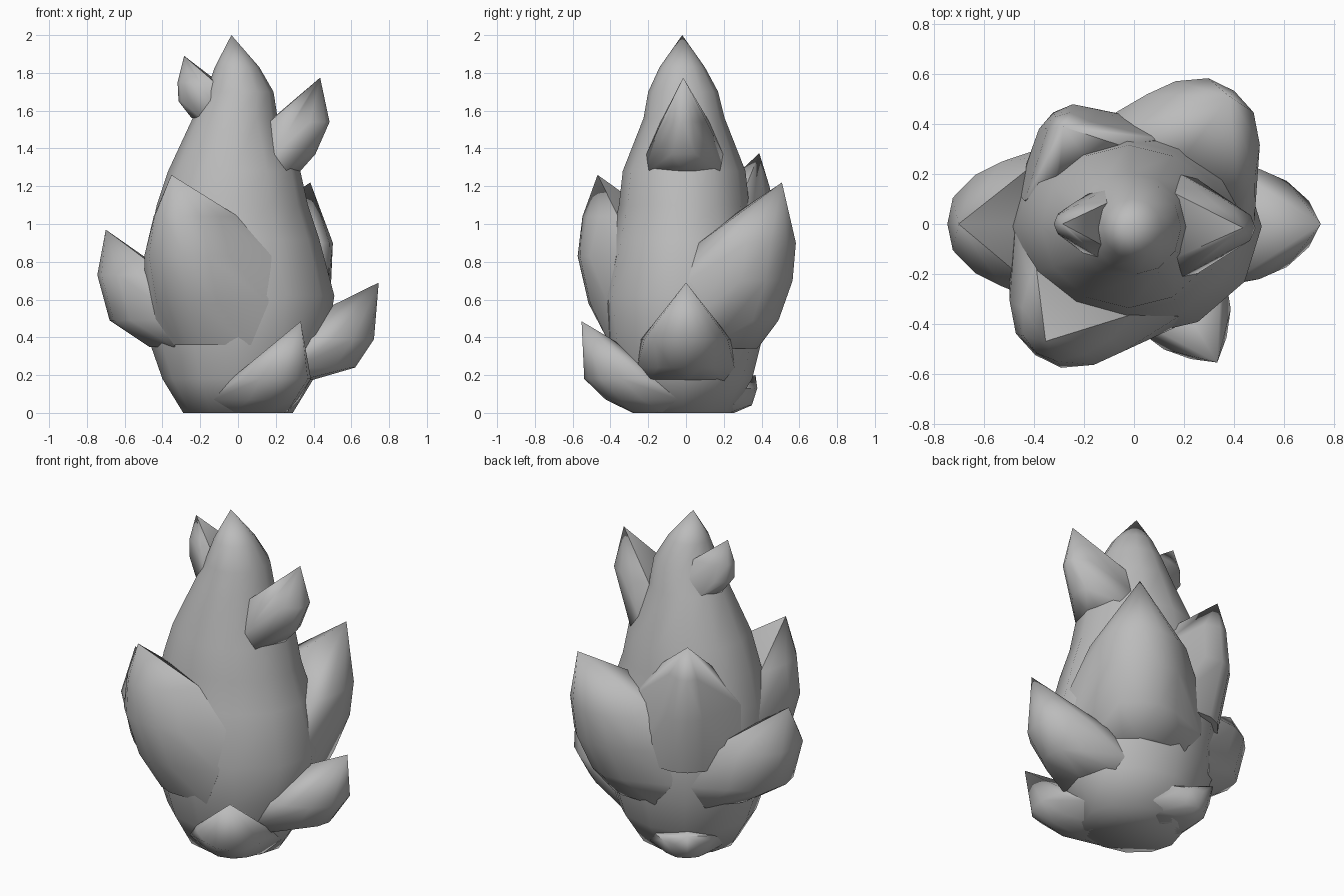
import bpy, bmesh, math

if "Cube" in bpy.data.objects:
    bpy.data.objects.remove(bpy.data.objects["Cube"])

GREY = bpy.data.materials.new("bud grey")
GREY.diffuse_color = (0.5, 0.5, 0.5, 1)
GREY.use_nodes = True
GREY.node_tree.nodes["Principled BSDF"].inputs["Base Color"].default_value = GREY.diffuse_color


def finish(name, bm, angle):
    bmesh.ops.recalc_face_normals(bm, faces=bm.faces)
    mesh = bpy.data.meshes.new(name)
    bm.to_mesh(mesh)
    bm.free()
    mesh.materials.append(GREY)
    ob = bpy.data.objects.new(name, mesh)
    bpy.context.collection.objects.link(ob)
    bpy.ops.object.select_all(action='DESELECT')
    ob.select_set(True)
    bpy.context.view_layer.objects.active = ob
    bpy.ops.object.shade_smooth_by_angle(angle=math.radians(angle))
    return ob


# Central bud: stacked elliptical rings (z, centre x, centre y, rx, ry)
RINGS = [(0, 0, -.02, .29, .26), (.18, 0, -.01, .40, .36), (.38, 0, -.01, .47, .41),
         (.62, 0, -.01, .51, .44), (.92, -.02, -.01, .45, .385), (1.10, -.03, -.01, .40, .345),
         (1.28, -.02, -.01, .35, .325), (1.56, -.015, -.01, .225, .215),
         (1.70, .01, -.015, .178, .185), (1.83, -.005, -.02, .118, .12)]
SIDES = 12
bm = bmesh.new()
rows = []
for z, cx, cy, rx, ry in RINGS:
    rows.append([bm.verts.new((cx + rx * math.cos(2 * math.pi * i / SIDES),
                               cy + ry * math.sin(2 * math.pi * i / SIDES), z)) for i in range(SIDES)])
bm.faces.new(rows[0])
top = bm.verts.new((-.035, -.02, 2))
for i in range(SIDES):
    j = (i + 1) % SIDES
    for a, b in zip(rows, rows[1:]):
        bm.faces.new((a[i], a[j], b[j], b[i]))
    bm.faces.new((rows[-1][i], rows[-1][j], top))
finish("bud_body", bm, 65)


def body_reach(a, s, z):
    """Distance along direction a, at sideways offset s, to the bud surface at height z."""
    for lo, hi in zip(RINGS, RINGS[1:]):
        if z <= hi[0]:
            break
    t = min((z - lo[0]) / (hi[0] - lo[0]), 1)
    _, cx, cy, rx, ry = [p + (q - p) * t for p, q in zip(lo, hi)]
    c, n = math.cos(a), math.sin(a)
    px, py = (-s * n - cx) / rx, (s * c - cy) / ry
    dx, dy = c / rx, n / ry
    A, B, C = dx * dx + dy * dy, px * dx + py * dy, px * px + py * py - 1
    return (-B + math.sqrt(max(B * B - A * C, 0))) / A


def scale_leaf(name, degrees, tip, notch, rows, depth=.22, spread=1.35):
    """Pointed scale: tip and notch are (radius, z), rows are (radius, z, half width)."""
    a = math.radians(degrees)
    bm = bmesh.new()

    def add(r, s, z):
        bm.verts.new((r * math.cos(a) - s * math.sin(a), r * math.sin(a) + s * math.cos(a), z))

    add(tip[0], 0, tip[1])
    add(notch[0], 0, notch[1])
    for i, (r, z, w) in enumerate(rows):
        add(r, 0, z)
        for side in (-1, 1):
            add(r - .1 * depth, side * .42 * w, z)
            add(r - .5 * depth, side * .78 * w, z)
            add(r - depth, side * w, z)
            # flanks running out onto the bud
            s = side * w * (spread if i else 1.08)
            add(body_reach(a, s, z) - .012, s, z)
    hull = bmesh.ops.convex_hull(bm, input=bm.verts)
    spare = {e for e in hull["geom_interior"] + hull["geom_unused"] if isinstance(e, bmesh.types.BMVert)}
    bmesh.ops.delete(bm, geom=list(spare), context='VERTS')
    finish(name, bm, 55)


# Overlapping scales around the bud
scale_leaf("left_scale", 180, (.70, .97), (.40, .76),
           [(.745, .73, .25), (.68, .49, .25), (.47, .35, .20)])
scale_leaf("right_scale", 0, (.745, .69), (.40, .52),
           [(.72, .39, .22), (.62, .24, .19), (.38, .17, .15)])
scale_leaf("front_low_scale", -59, (.645, .485), (.36, .34),
           [(.60, .18, .20), (.47, .07, .19), (.32, .0, .12)])
scale_leaf("front_left_scale", 233, (.586, 1.26), (.30, 1.03),
           [(.645, 1.04, .20), (.655, .83, .27), (.58, .58, .28), (.45, .36, .22)])
scale_leaf("back_right_scale", 53, (.636, 1.22), (.30, 1.04),
           [(.665, .90, .27), (.64, .70, .28), (.55, .49, .27), (.43, .34, .2)])
scale_leaf("back_left_scale", 126, (.48, 1.375), (.28, 1.18),
           [(.53, 1.19, .13), (.55, .95, .20), (.48, .60, .2)], .2, 1.5)
scale_leaf("back_low_scale", 126, (.455, .20), (.30, .18),
           [(.43, .13, .17), (.40, .04, .15), (.30, 0, .1)], .15)
scale_leaf("top_left_scale", 180, (.285, 1.89), (.11, 1.70),
           [(.32, 1.75, .08), (.315, 1.65, .10), (.245, 1.56, .09)], .13)
scale_leaf("top_right_scale", -2, (.435, 1.775), (.17, 1.53),
           [(.485, 1.54, .12), (.41, 1.37, .15), (.33, 1.28, .14)], .2)
